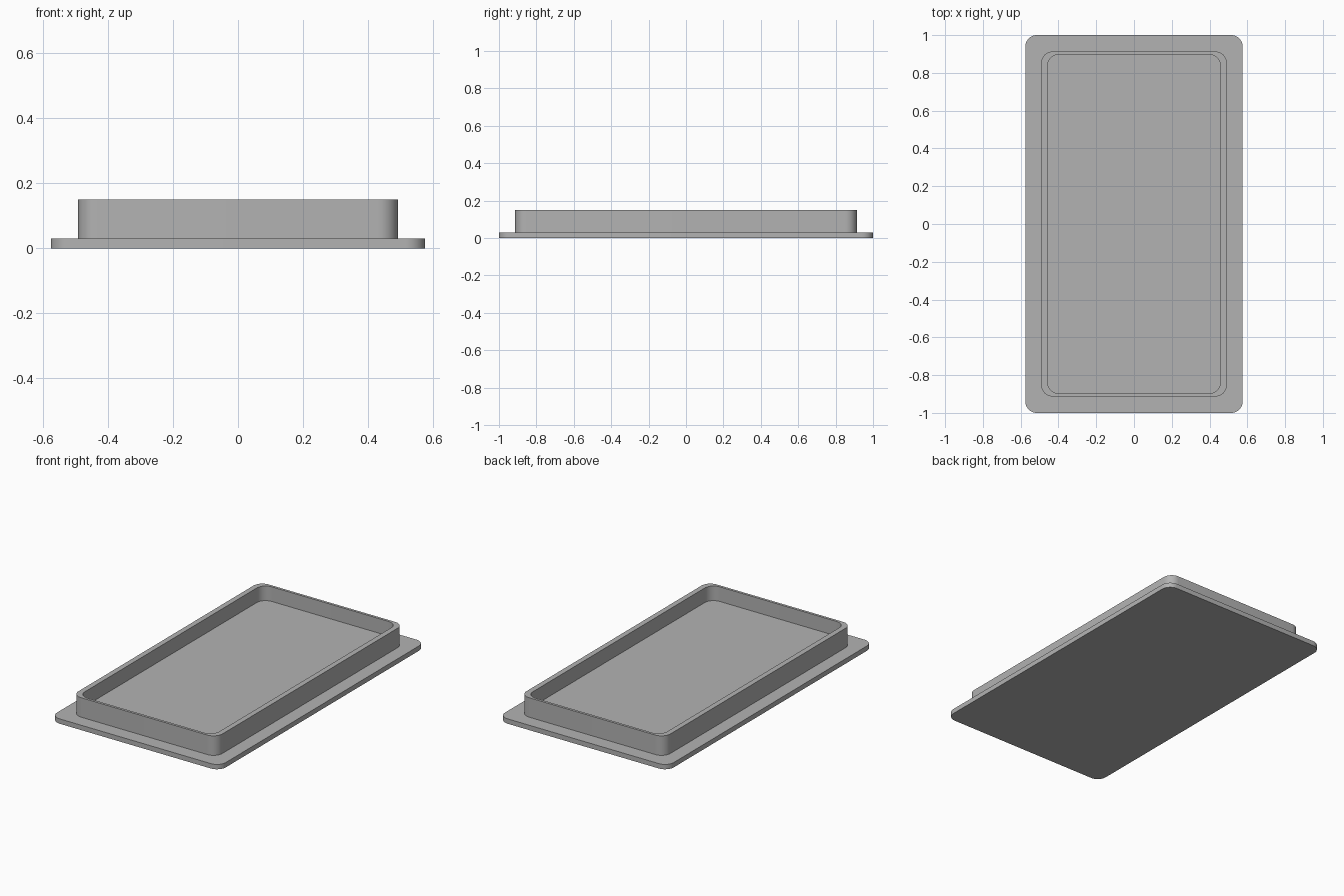
import bpy
import bmesh
from math import cos, sin, pi

cube = bpy.data.objects.get("Cube")
if cube:
    bpy.data.objects.remove(cube, do_unlink=True)

grey = bpy.data.materials.new("plain grey")
grey.use_nodes = True
colour = (0.45, 0.45, 0.45, 1)
grey.diffuse_color = colour
grey.node_tree.nodes["Principled BSDF"].inputs["Base Color"].default_value = colour

RADIUS = 0.06
STEPS = 10


def rounded_rect(half_x, half_y):
    """Outline points, anticlockwise from the +x side."""
    points = []
    for quarter, (sx, sy) in enumerate([(1, 1), (-1, 1), (-1, -1), (1, -1)]):
        for i in range(STEPS + 1):
            a = (quarter + i / STEPS) * pi / 2
            points.append((sx * (half_x - RADIUS) + RADIUS * cos(a),
                           sy * (half_y - RADIUS) + RADIUS * sin(a)))
    return points


# Levels run from the underside, up the outside and down into the recess
levels = [
    (0.575, 1.0, 0.0),      # underside of flange
    (0.575, 1.0, 0.03),     # top of flange
    (0.491, 0.913, 0.03),   # foot of wall
    (0.491, 0.913, 0.15),   # outer rim
    (0.458, 0.897, 0.15),   # inner rim
    (0.458, 0.897, 0.06),   # recessed floor
]

bm = bmesh.new()
rings = [[bm.verts.new((x, y, z)) for x, y in rounded_rect(hx, hy)]
         for hx, hy, z in levels]
for low, high in zip(rings, rings[1:]):
    for i in range(len(low)):
        j = (i + 1) % len(low)
        bm.faces.new((low[i], low[j], high[j], high[i]))
bm.faces.new(rings[0][::-1])
bm.faces.new(rings[-1])

mesh = bpy.data.meshes.new("flanged_tray")
bm.to_mesh(mesh)
bm.free()
mesh.materials.append(grey)
tray = bpy.data.objects.new("flanged_tray", mesh)
bpy.context.collection.objects.link(tray)

# Smooth the rounded corners, keep the rims sharp
bpy.ops.object.select_all(action="DESELECT")
tray.select_set(True)
bpy.context.view_layer.objects.active = tray
bpy.ops.object.shade_smooth_by_angle(angle=pi / 6)
